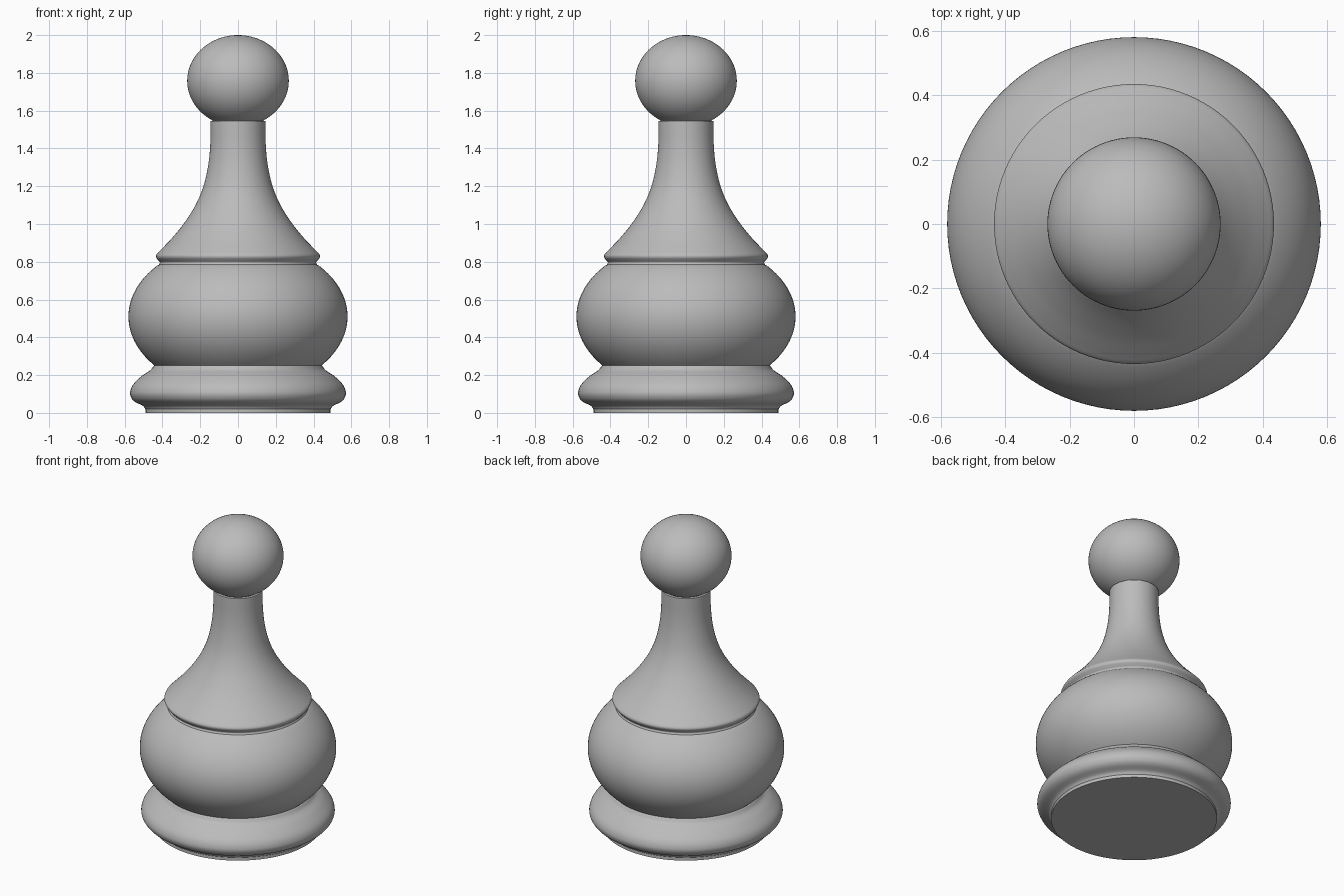
import bpy, bmesh, math
from mathutils import Vector

cube = bpy.data.objects.get("Cube")
if cube:
    bpy.data.objects.remove(cube)

SEGMENTS = 96

grey = bpy.data.materials.new("plain_grey")
grey.use_nodes = True
colour = (0.5, 0.5, 0.5, 1)
grey.diffuse_color = colour
grey.node_tree.nodes["Principled BSDF"].inputs["Base Color"].default_value = colour


def spline(points, steps=8):
    """Smooth curve through (radius, height) points."""
    p = [Vector(q) for q in points]
    p = [2 * p[0] - p[1]] + p + [2 * p[-1] - p[-2]]
    out = []
    for a, b, c, d in zip(p, p[1:], p[2:], p[3:]):
        for i in range(steps):
            t = i / steps
            out.append(0.5 * (2 * b + (c - a) * t + (2 * a - 5 * b + 4 * c - d) * t**2
                              + (3 * b - a - 3 * c + d) * t**3))
    return out + [p[-2]]


def arc(radius, half_height, centre, low, high, steps=32):
    """Elliptical arc between two heights."""
    start = math.asin((low - centre) / half_height)
    end = math.asin(min(1, (high - centre) / half_height))
    angles = [start + (end - start) * i / steps for i in range(steps + 1)]
    return [Vector((radius * math.cos(a), centre + half_height * math.sin(a))) for a in angles]


# Turned profile from the foot up to the head
foot = [Vector((0, 0)), Vector((0.49, 0))]
foot += spline([(0.49, 0.02), (0.505, 0.038), (0.545, 0.058), (0.565, 0.08), (0.571, 0.11),
                (0.555, 0.15), (0.51, 0.195), (0.465, 0.225), (0.447, 0.248)])
body = arc(0.58, 0.40, 0.51, 0.252, 0.78)
collar = spline([(0.418, 0.785), (0.414, 0.797), (0.422, 0.807), (0.433, 0.822),
                 (0.432, 0.838), (0.41, 0.862)], 5)
neck = spline([(0.41, 0.862), (0.35, 0.925), (0.285, 1.005), (0.225, 1.1), (0.183, 1.2),
               (0.158, 1.31), (0.147, 1.42), (0.145, 1.545)])[1:]
head = arc(0.269, 0.242, 1.758, 1.548, 2.0)
head[-1].x = 0

# Revolve the profile around the upright axis
bm = bmesh.new()
verts = [bm.verts.new((r, 0, z)) for r, z in foot + body + collar + neck + head]
edges = [bm.edges.new(pair) for pair in zip(verts, verts[1:])]
bmesh.ops.spin(bm, geom=verts + edges, cent=(0, 0, 0), axis=(0, 0, 1),
               angle=math.tau, steps=SEGMENTS, use_duplicate=False)
bmesh.ops.remove_doubles(bm, verts=bm.verts, dist=0.0005)
bmesh.ops.recalc_face_normals(bm, faces=bm.faces)

mesh = bpy.data.meshes.new("turned_pawn")
bm.to_mesh(mesh)
bm.free()
mesh.materials.append(grey)
pawn = bpy.data.objects.new("turned_pawn", mesh)
bpy.context.collection.objects.link(pawn)
bpy.context.view_layer.objects.active = pawn
pawn.select_set(True)
bpy.ops.object.shade_smooth_by_angle(angle=math.radians(35))
